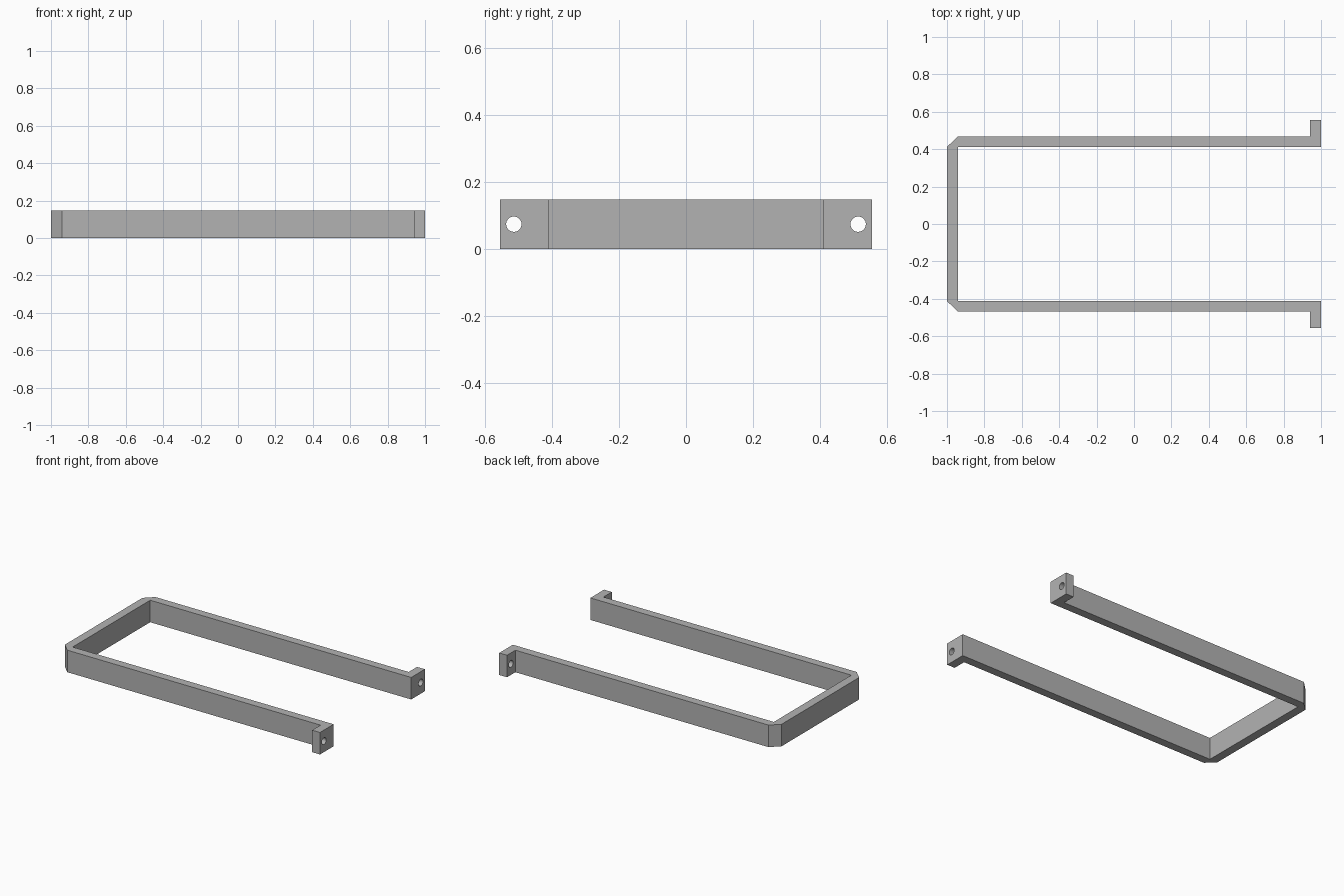
import bpy
import bmesh
from math import pi

cube = bpy.data.objects.get("Cube")
if cube:
    bpy.data.objects.remove(cube, do_unlink=True)

HEIGHT = 0.148
END = 1.0        # half length
WALL = 0.058     # strip thickness
INNER = 0.412    # inner face of each arm
OUTER = 0.468    # outer face of each arm
TAB = 0.557      # outer edge of each mounting tab
HOLE_Y, HOLE_R = 0.515, 0.023

steel = bpy.data.materials.new("grey_metal")
steel.use_nodes = True
colour = (0.45, 0.45, 0.45, 1)
steel.diffuse_color = colour
steel.node_tree.nodes["Principled BSDF"].inputs["Base Color"].default_value = colour


def add_object(name, bm):
    mesh = bpy.data.meshes.new(name)
    bmesh.ops.recalc_face_normals(bm, faces=bm.faces)
    bm.to_mesh(mesh)
    bm.free()
    mesh.materials.append(steel)
    obj = bpy.data.objects.new(name, mesh)
    bpy.context.collection.objects.link(obj)
    return obj


# U-shaped strip with chamfered corners and outward tabs, extruded upward
half = [(-END + WALL, INNER), (END, INNER), (END, TAB), (END - WALL, TAB),
        (END - WALL, OUTER), (-END + WALL, OUTER), (-END, INNER)]
outline = half + [(x, -y) for x, y in reversed(half)]
bm = bmesh.new()
base = bm.faces.new([bm.verts.new((x, y, 0)) for x, y in outline])
top = bmesh.ops.extrude_face_region(bm, geom=[base])["geom"]
bmesh.ops.translate(bm, vec=(0, 0, HEIGHT),
                    verts=[v for v in top if isinstance(v, bmesh.types.BMVert)])
bracket = add_object("bracket", bm)

# Screw holes through the tabs
for side, sign in (("left", 1), ("right", -1)):
    bm = bmesh.new()
    bmesh.ops.create_cone(bm, cap_ends=True, segments=32, radius1=HOLE_R,
                          radius2=HOLE_R, depth=WALL * 3)
    cutter = add_object("hole_cutter_" + side, bm)
    cutter.rotation_euler.y = pi / 2
    cutter.location = (END - WALL / 2, sign * HOLE_Y, HEIGHT / 2)
    cutter.hide_render = True
    cut = bracket.modifiers.new("screw_hole_" + side, "BOOLEAN")
    cut.operation = "DIFFERENCE"
    cut.solver = "EXACT"
    cut.object = cutter

# Bake the holes and discard the cutters
depsgraph = bpy.context.evaluated_depsgraph_get()
baked = bpy.data.meshes.new_from_object(bracket.evaluated_get(depsgraph))
bracket.modifiers.clear()
bracket.data = baked
baked.materials.clear()
baked.materials.append(steel)
for poly in baked.polygons:
    poly.material_index = 0
for obj in [o for o in bpy.data.objects if o.name.startswith("hole_cutter")]:
    bpy.data.objects.remove(obj, do_unlink=True)

# Smooth hole walls, crisp edges elsewhere
bpy.context.view_layer.objects.active = bracket
bracket.select_set(True)
bpy.ops.object.shade_smooth_by_angle()
